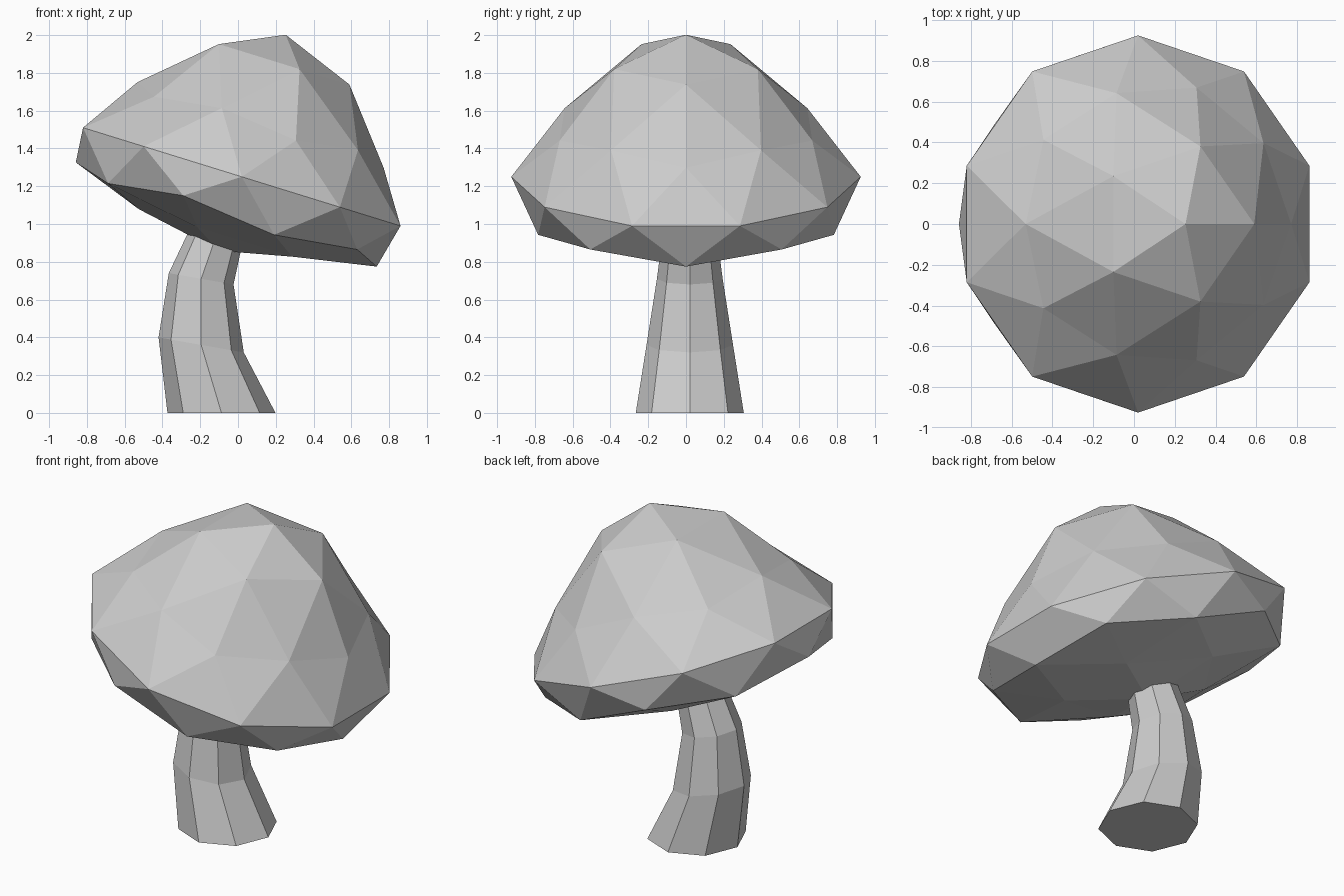
import bpy, bmesh, math
from mathutils import Vector, Matrix

if "Cube" in bpy.data.objects:
    bpy.data.objects.remove(bpy.data.objects["Cube"])


def finish(bm, name):
    bmesh.ops.recalc_face_normals(bm, faces=bm.faces)
    mesh = bpy.data.meshes.new(name)
    bm.to_mesh(mesh)
    bm.free()
    obj = bpy.data.objects.new(name, mesh)
    bpy.context.collection.objects.link(obj)
    return obj


# Cap: low-poly icosphere, each latitude reshaped to (source z, radius, height)
profile = [(1, 0, .787), (.851, .40, .635), (.526, .675, .316), (.447, .703, .268),
           (0, .925, 0), (-.447, .862, -.187), (-.526, .823, -.243),
           (-.851, .47, -.325), (-1, 0, -.41)]
bm = bmesh.new()
bmesh.ops.create_icosphere(bm, subdivisions=2, radius=1)
for v in bm.verts:
    _, r, h = min(profile, key=lambda p: abs(p[0] - v.co.z))
    a = math.atan2(v.co.y, v.co.x)
    v.co = (r * math.cos(a), r * math.sin(a), h)
cap = finish(bm, "mushroom_cap")
cap.location = (.02, 0, 1.25)
cap.rotation_euler.y = math.radians(17.2)

# Stem: bent eight-sided tube, rings of (x, z, radius, tilt)
rings = [(-.0875, 0, .286, 0), (-.195, .36, .229, 10),
         (-.195, .71, .174, 10), (-.09, 1.01, .135, 17)]
SIDES = 8
bm = bmesh.new()
loops = []
for x, z, r, tilt in rings:
    rot = Matrix.Rotation(math.radians(tilt), 3, 'Y')
    loop = []
    for i in range(SIDES):
        a = math.tau * i / SIDES
        p = rot @ Vector((r * math.cos(a), r * math.sin(a), 0))
        loop.append(bm.verts.new(p + Vector((x, .02, z))))
    loops.append(loop)
for lo, hi in zip(loops, loops[1:]):
    for i in range(SIDES):
        j = (i + 1) % SIDES
        bm.faces.new((lo[i], lo[j], hi[j], hi[i]))
bm.faces.new(loops[0])
bm.faces.new(loops[-1])
finish(bm, "mushroom_stem")
